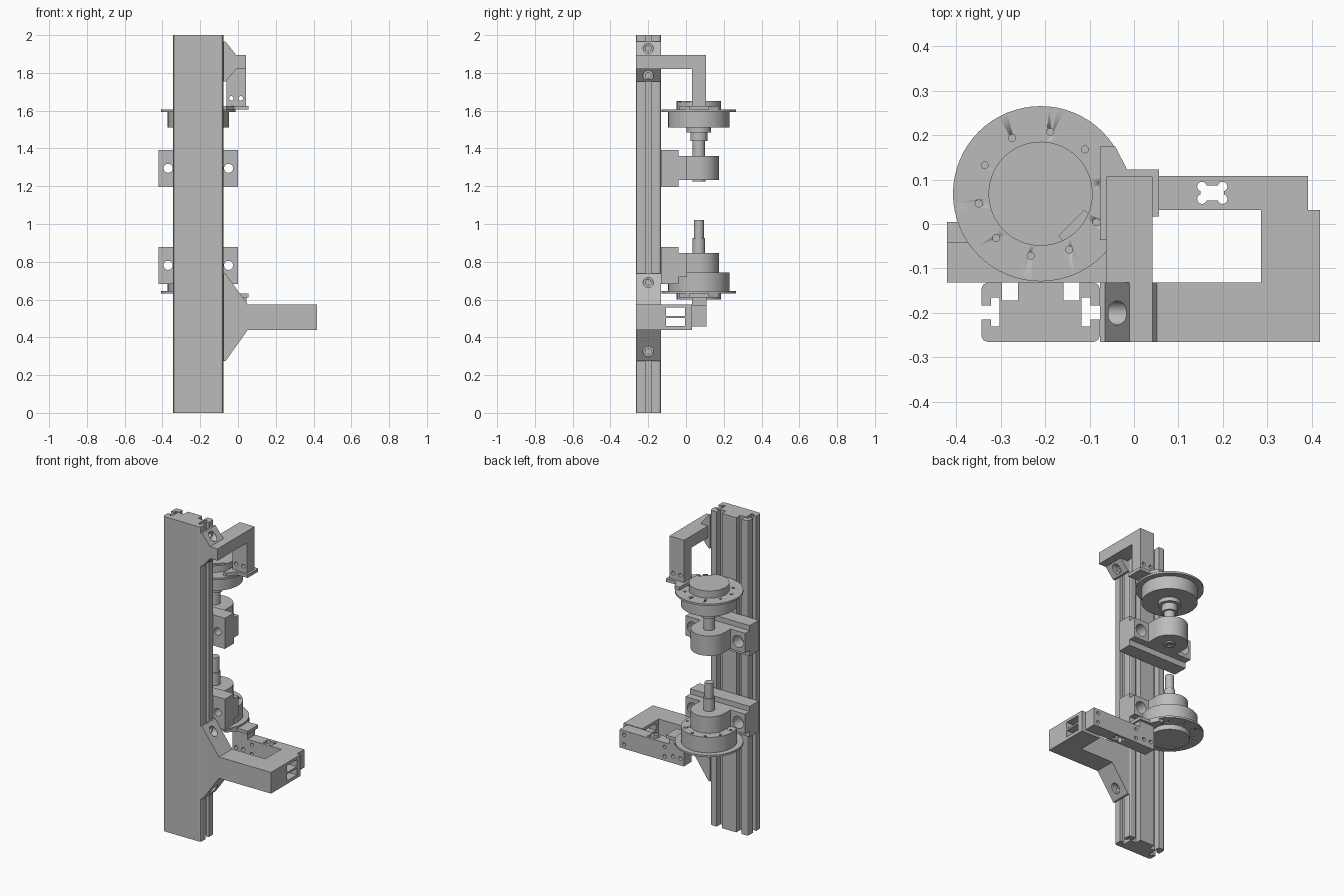
import bpy, bmesh, math
from mathutils import Matrix, Vector

if "Cube" in bpy.data.objects:
    bpy.data.objects.remove(bpy.data.objects["Cube"])

metal = bpy.data.materials.new("machined grey")
metal.use_nodes = True
metal.diffuse_color = (0.5, 0.5, 0.5, 1)
metal.node_tree.nodes["Principled BSDF"].inputs["Base Color"].default_value = (0.5, 0.5, 0.5, 1)

AX, AY = -0.21, 0.068      # spindle axis
BACK, FRONT = -0.132, -0.265  # column faces


def finish(name, bm, smooth=False):
    bmesh.ops.recalc_face_normals(bm, faces=bm.faces)
    mesh = bpy.data.meshes.new(name)
    bm.to_mesh(mesh)
    bm.free()
    mesh.materials.append(metal)
    ob = bpy.data.objects.new(name, mesh)
    bpy.context.collection.objects.link(ob)
    if smooth:
        activate(ob)
        bpy.ops.object.shade_smooth_by_angle(angle=math.radians(30))
    return ob


def activate(ob):
    bpy.ops.object.select_all(action='DESELECT')
    ob.select_set(True)
    bpy.context.view_layer.objects.active = ob


def box(name, x, y, z, turn=0):
    bm = bmesh.new()
    lo, hi = Vector((x[0], y[0], z[0])), Vector((x[1], y[1], z[1]))
    m = Matrix.Translation((lo + hi) / 2) @ Matrix.Rotation(turn, 4, 'Z') @ Matrix.Diagonal((*(hi - lo), 1))
    bmesh.ops.create_cube(bm, size=1, matrix=m)
    return finish(name, bm)


def rod(name, start, end, r, segments=32):
    bm = bmesh.new()
    a, b = Vector(start), Vector(end)
    m = Matrix.Translation((a + b) / 2) @ (b - a).to_track_quat('Z', 'Y').to_matrix().to_4x4()
    bmesh.ops.create_cone(bm, cap_ends=True, segments=segments, radius1=r, radius2=r,
                          depth=(b - a).length, matrix=m)
    return finish(name, bm, True)


def prism(name, points, offset):
    bm = bmesh.new()
    face = bm.faces.new([bm.verts.new(p) for p in points])
    out = bmesh.ops.extrude_face_region(bm, geom=[face])
    bmesh.ops.translate(bm, vec=offset, verts=[v for v in out["geom"] if isinstance(v, bmesh.types.BMVert)])
    return finish(name, bm)


def lathe(name, steps):
    """Stepped solid of (radius, bottom, top) on the spindle axis."""
    pts = [(0, steps[0][1])]
    for r, z0, z1 in steps:
        pts += [(r, z0), (r, z1)]
    pts.append((0, steps[-1][2]))
    bm = bmesh.new()
    vs = [bm.verts.new((AX + r, AY, z)) for r, z in pts]
    es = [bm.edges.new(pair) for pair in zip(vs, vs[1:])]
    bmesh.ops.spin(bm, geom=vs + es, cent=(AX, AY, 0), axis=(0, 0, 1),
                   angle=math.tau, steps=64, use_duplicate=False)
    bmesh.ops.remove_doubles(bm, verts=bm.verts, dist=1e-5)
    return finish(name, bm, True)


def combine(ob, others, operation='DIFFERENCE'):
    for other in others:
        other.hide_render = True
        mod = ob.modifiers.new("cut", 'BOOLEAN')
        mod.operation, mod.object, mod.solver = operation, other, 'EXACT'
        activate(ob)
        bpy.ops.object.modifier_apply(modifier=mod.name)
        bpy.data.objects.remove(other)


# Slotted column extrusion: half section mirrored about its centre
half = [(0.12, FRONT), (0.129, -0.261), (0.133, -0.252), (0.133, -0.215), (0.112, -0.215), (0.112, -0.23),
        (0.092, -0.23), (0.092, -0.165), (0.112, -0.165), (0.112, -0.183), (0.133, -0.183), (0.133, -0.145),
        (0.129, -0.136), (0.12, BACK), (0.087, BACK), (0.087, -0.172), (0.051, -0.172), (0.051, BACK)]
section = half + [(-x, y) for x, y in reversed(half)]
prism("column", [(AX + x, y, 0) for x, y in section], (0, 0, 2))


# Bearing carriers clamped to the back of the column
def carrier(name, z0):
    body = box(name, (-0.42, 0), (BACK, -0.04), (z0, z0 + 0.195))
    combine(body, [box("web", (-0.42, 0), (-0.06, 0.005), (z0 + 0.037, z0 + 0.163)),
                   rod("bearing", (AX, AY, z0 + 0.037), (AX, AY, z0 + 0.163), 0.106, 64),
                   box("neck", (AX - 0.106, AX + 0.106), (-0.03, AY), (z0 + 0.037, z0 + 0.163))], 'UNION')
    for x in (-0.37, -0.05):
        z = z0 + 0.098
        combine(body, [rod("bolt_hole", (x, -0.2, z), (x, 0.1, z), 0.024),
                       rod("counterbore", (x, -0.07, z), (x, 0.1, z), 0.038)])
    activate(body)
    bpy.ops.object.shade_smooth_by_angle(angle=math.radians(30))


carrier("upper_bearing_carrier", 1.197)
carrier("lower_bearing_carrier", 0.683)


# Spindles with their rotor drums
def bolt_circle(z0, z1):
    for i in range(10):
        a = math.radians(9 + 36 * i)
        x, y = AX + 0.141 * math.cos(a), AY + 0.141 * math.sin(a)
        yield rod("rim_hole", (x, y, z0), (x, y, z1), 0.008, 12)


upper = lathe("upper_rotor", [(0.033, 1.33, 1.44), (0.045, 1.44, 1.485), (0.065, 1.485, 1.51),
                              (0.162, 1.51, 1.594), (0.197, 1.594, 1.606), (0.117, 1.606, 1.652)])
combine(upper, list(bolt_circle(1.575, 1.64)))
combine(upper, [box("key_slot", (-0.174, -0.092), (-0.015, 0.005), (1.645, 1.7), math.radians(45))])
lower = lathe("lower_rotor", [(0.117, 0.6, 0.632), (0.197, 0.632, 0.644), (0.162, 0.644, 0.742),
                              (0.033, 0.742, 0.925), (0.026, 0.925, 1.02)])
combine(lower, list(bolt_circle(0.6, 0.66)) + list(bolt_circle(0.72, 0.78)))
boss = rod("bearing_boss", (AX, AY, 1.226), (AX, AY, 1.25), 0.034)
combine(boss, [rod("bore", (AX, AY, 1.2), (AX, AY, 1.24), 0.018)])


# Gusseted brackets on the side of the column
def bracket(name, outline, bolt_heights):
    ob = prism(name, [(x, FRONT, z) for x, z in outline], (0, BACK - FRONT, 0))
    for z in bolt_heights:
        combine(ob, [rod("bolt_recess", (-0.057, -0.2, z), (0.04, -0.2, z), 0.027),
                     rod("bolt_hole", (-0.1, -0.2, z), (0.04, -0.2, z), 0.015)])
    return ob


top_arm = bracket("upper_bracket", [(-0.077, 1.965), (-0.065, 1.965), (-0.01, 1.895), (0.042, 1.895),
                                    (0.042, 1.82), (-0.01, 1.82), (-0.065, 1.755), (-0.077, 1.755)], (1.93, 1.785))
combine(top_arm, [box("reach", (-0.062, 0.042), (-0.2, 0.107), (1.82, 1.895)),
                  box("drop_post", (-0.062, 0.042), (0.031, 0.107), (1.62, 1.86))], 'UNION')
combine(top_arm, [rod("post_hole", (x, 0, 1.665), (x, 0.2, 1.665), 0.012) for x in (-0.035, 0.015)])

low_arm = bracket("lower_bracket", [(-0.077, 0.738), (-0.068, 0.738), (0.052, 0.575), (0.418, 0.575),
                                    (0.418, 0.44), (0.052, 0.44), (-0.065, 0.275), (-0.077, 0.275)], (0.69, 0.325))
combine(low_arm, [box("reach", (0.285, 0.418), (-0.2, 0.031), (0.44, 0.575))], 'UNION')
combine(low_arm, [box("window", (0.2, 0.5), (-0.105, -0.005), z) for z in ((0.46, 0.502), (0.513, 0.557))])

# Sensing beam with a dumbbell-shaped cutout
beam = box("sensing_beam", (0.045, 0.391), (0.032, 0.108), (0.457, 0.572))
combine(beam, [box("slot", (0.15, 0.202), (0.053, 0.087), (0.4, 0.6))]
        + [rod("slot_corner", (x, y, 0.4), (x, y, 0.6), 0.011, 16) for x in (0.153, 0.199) for y in (0.056, 0.084)])
combine(beam, [rod("beam_hole", (x, 0, z), (x, 0.2, z), 0.011, 16) for x in (0.075, 0.36) for z in (0.485, 0.545)])

# Post joining the beam to the lower holder plate
post = box("lower_post", (-0.06, 0.045), (0.031, 0.108), (0.457, 0.62))
combine(post, [rod("post_hole", (x, 0, 0.5), (x, 0.2, 0.5), 0.012) for x in (-0.035, 0.015)])

# Holder plates reaching from the posts onto each rotor
for name, z0, z1 in (("upper_holder", 1.606, 1.626), ("lower_holder", 0.612, 0.632)):
    plate = [(-0.077, -0.036), (-0.06, -0.036), (-0.02, 0.017), (0.056, 0.017), (0.056, 0.123),
             (-0.016, 0.123), (-0.042, 0.174), (-0.077, 0.174)]
    prism(name, [(x, y, z0) for x, y in plate], (0, 0, z1 - z0))
